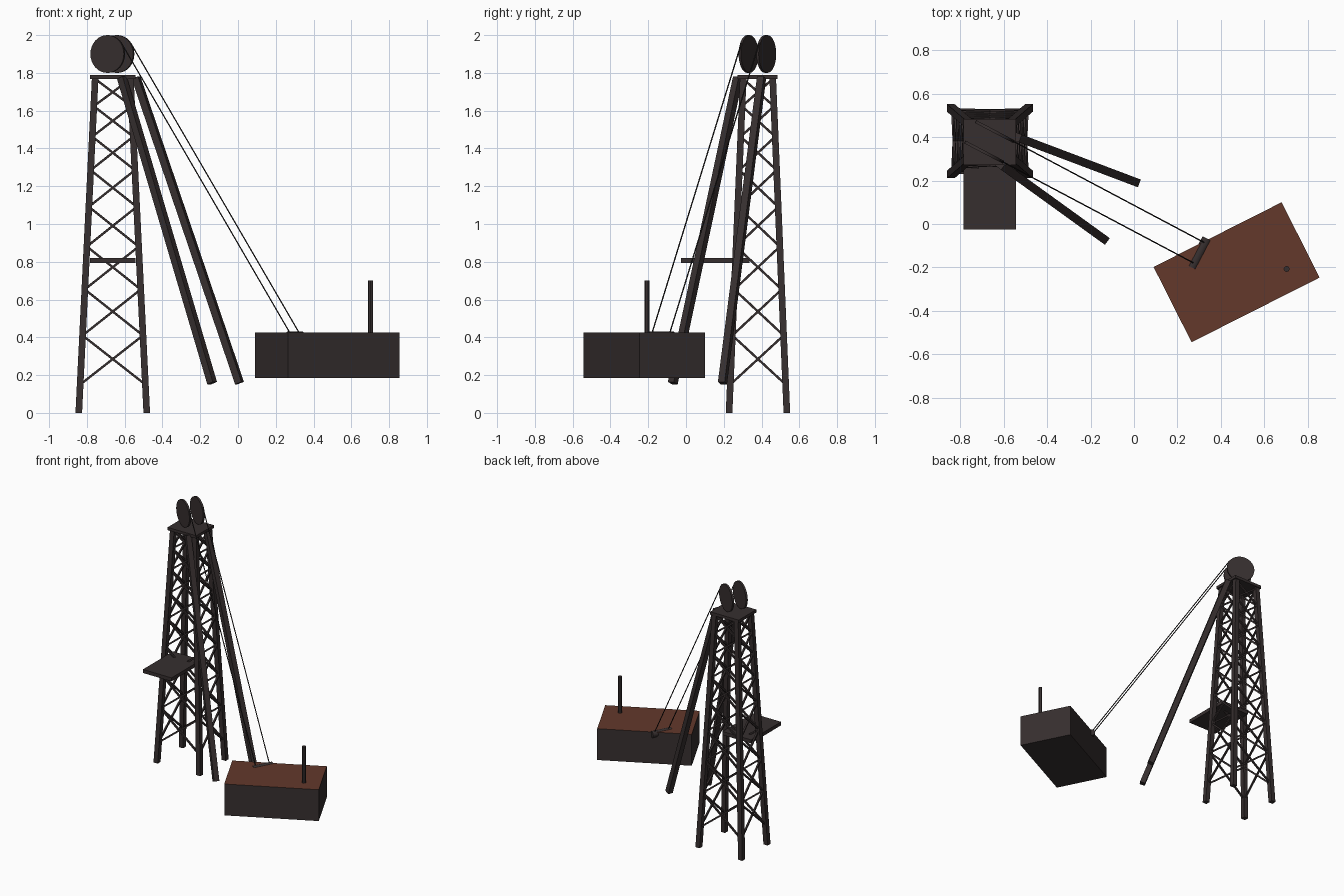
import bpy, bmesh, math
from mathutils import Vector, Matrix

cube = bpy.data.objects.get("Cube")
if cube:
    bpy.data.objects.remove(cube)


def material(name, rgb):
    m = bpy.data.materials.new(name)
    m.use_nodes = True
    m.diffuse_color = (*rgb, 1)
    m.node_tree.nodes["Principled BSDF"].inputs["Base Color"].default_value = (*rgb, 1)
    return m


steel = material("dark_steel", (0.037, 0.028, 0.028))
cable_black = material("cable_black", (0.02, 0.017, 0.017))
rust = material("rust_brown", (0.125, 0.04, 0.024))


def finish(name, bm, *mats):
    bmesh.ops.recalc_face_normals(bm, faces=bm.faces)
    mesh = bpy.data.meshes.new(name)
    bm.to_mesh(mesh)
    bm.free()
    for m in mats:
        mesh.materials.append(m)
    obj = bpy.data.objects.new(name, mesh)
    bpy.context.scene.collection.objects.link(obj)
    return obj


def add_beam(bm, a, b, size):
    """Square bar between two points, ends cut square."""
    d = b - a
    rot = d.to_track_quat('Z', 'Y').to_matrix().to_4x4()
    bmesh.ops.create_cube(bm, size=1, matrix=Matrix.Translation((a + b) / 2) @ rot
                          @ Matrix.Diagonal((size, size, d.length, 1)))


def add_rod(bm, a, b, radius, sides):
    d = b - a
    rot = d.to_track_quat('Z', 'Y').to_matrix().to_4x4()
    bmesh.ops.create_cone(bm, cap_ends=True, segments=sides, radius1=radius, radius2=radius,
                          depth=d.length, matrix=Matrix.Translation((a + b) / 2) @ rot)


def box(name, lo, hi):
    lo, hi = Vector(lo), Vector(hi)
    bm = bmesh.new()
    bmesh.ops.create_cube(bm, size=1, matrix=Matrix.Translation((lo + hi) / 2)
                          @ Matrix.Diagonal((*(hi - lo), 1)))
    return finish(name, bm, steel)


def rod(name, a, b, radius, sides, mat, smooth=False):
    bm = bmesh.new()
    add_rod(bm, Vector(a), Vector(b), radius, sides)
    obj = finish(name, bm, mat)
    if smooth:
        bpy.context.view_layer.objects.active = obj
        obj.select_set(True)
        bpy.ops.object.shade_smooth_by_angle()
        obj.select_set(False)
    return obj


# Tower: tapered lattice
TOP = 1.775


def corner(sx, sy, z):
    t = z / TOP
    return Vector((-0.663 + sx * (0.18 - 0.087 * t), 0.381 + sy * (0.153 - 0.075 * t), z))


corners = [(-1, -1), (1, -1), (1, 1), (-1, 1)]
for i, (sx, sy) in enumerate(corners):
    bm = bmesh.new()
    bmesh.ops.create_cube(bm, size=1)
    for v in bm.verts:
        p = corner(sx, sy, TOP if v.co.z > 0 else 0)
        v.co = p + Vector((v.co.x * 0.035, v.co.y * 0.035, 0))
    finish(f"tower_leg_{i + 1}", bm, steel)

# Cross bracing, with panels getting shorter towards the top
panels = 8
levels = [0.15]
for k in range(panels):
    levels.append(levels[-1] + 0.26 - 0.0165 * k)
for i in range(4):
    c0, c1 = corners[i], corners[(i + 1) % 4]
    bm = bmesh.new()
    for z0, z1 in zip(levels, levels[1:]):
        z1 = min(z1, TOP)
        add_beam(bm, corner(*c0, z0), corner(*c1, z1), 0.012)
        add_beam(bm, corner(*c1, z0), corner(*c0, z1), 0.012)
    finish(f"tower_bracing_{i + 1}", bm, steel)

box("tower_cap", (-0.784, 0.272, 1.768), (-0.543, 0.484, 1.79))
box("side_platform", (-0.784, -0.026, 0.793), (-0.543, 0.335, 0.82))

# Two sheaves, their cables, and the diagonal back stays
heading = math.radians(-27.7)
along = Vector((math.cos(heading), math.sin(heading), 0))
across = Vector((-along.y, along.x, 0))
hub = Vector((-0.665, 0.378, 1.9))
drum_mid = Vector((0.302, -0.134, 0.407))
for name, s in (("front", -1), ("back", 1)):
    centre = hub + across * 0.053 * s
    rod(f"{name}_sheave", centre - across * 0.007, centre + across * 0.007,
        0.1, 32, steel, True)
    start = centre + along * 0.081 + Vector((0, 0, 0.059))
    end = drum_mid + across * 0.053 * s + Vector((0, 0, 0.012))
    rod(f"{name}_cable", start, end, 0.0035, 6, cable_black)

for name, a, b in (("front", (-0.615, 0.275, TOP), (-0.137, -0.07, 0.158)),
                   ("back", (-0.54, 0.4, TOP), (0.008, 0.193, 0.158))):
    bm = bmesh.new()
    add_beam(bm, Vector(a), Vector(b), 0.038)
    finish(f"{name}_stay", bm, steel)

# Engine house with a rusty roof
bm = bmesh.new()
bmesh.ops.create_cube(bm, size=1, matrix=Matrix.Translation((0.472, -0.222, 0.305))
                      @ Matrix.Rotation(math.radians(26.8), 4, 'Z')
                      @ Matrix.Diagonal((0.66, 0.388, 0.239, 1)))
bm.normal_update()
for f in bm.faces:
    f.material_index = 1 if f.normal.z > 0.9 else 0
finish("engine_house", bm, steel, rust)

rod("winding_drum", drum_mid - across * 0.075, drum_mid + across * 0.075, 0.024, 16, steel, True)
rod("chimney", (0.702, -0.207, 0.4), (0.702, -0.207, 0.7), 0.0135, 12, steel, True)
